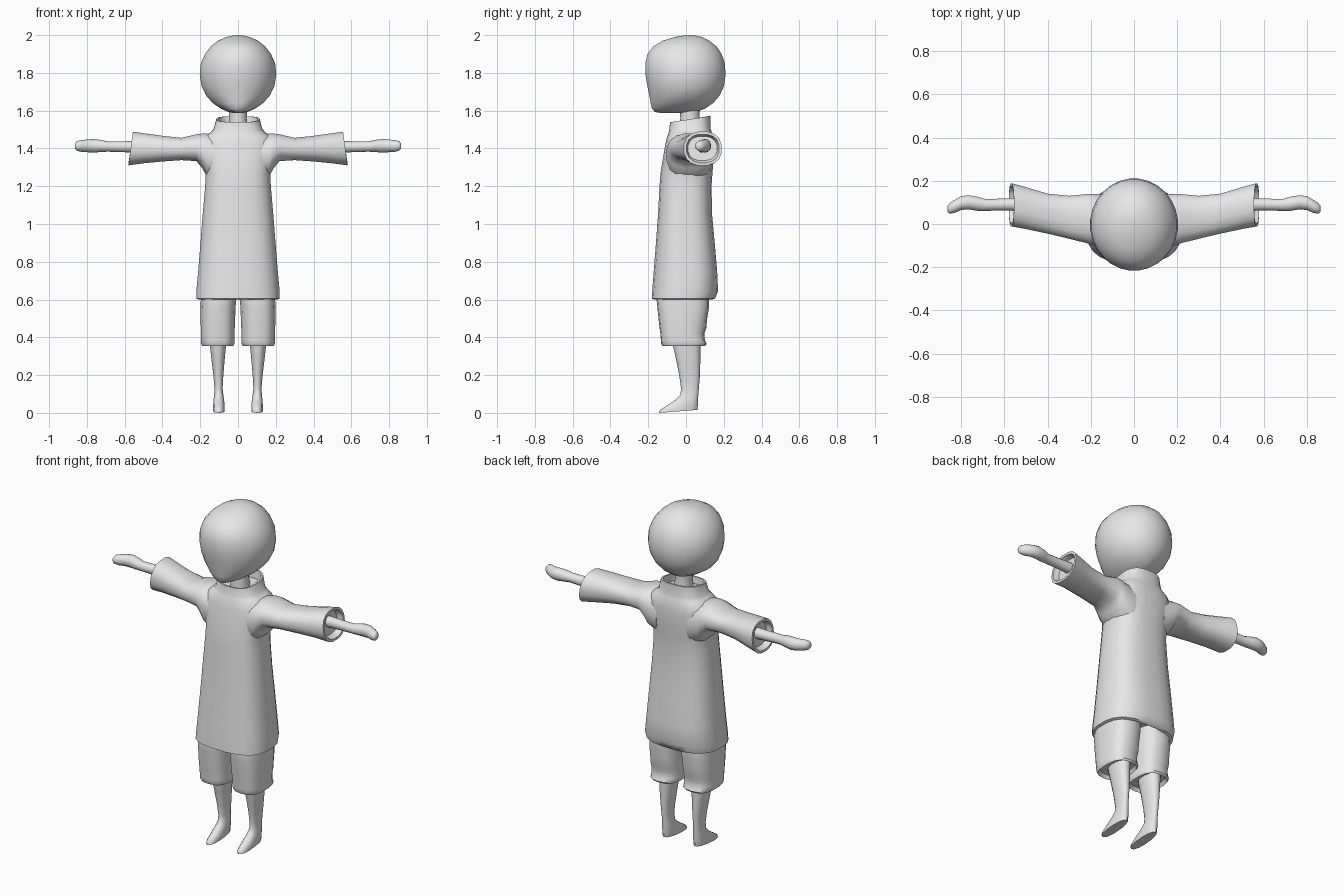
import bpy, bmesh, math

clay = bpy.data.materials.new("light grey")
clay.diffuse_color = (0.8, 0.8, 0.8, 1)


def loft(name, axis, rows, sides=20, power=2.0, mirror=False, angle=50):
    """Skin closed rings. Row: position, a0, a1, b0, b1, optional tilt along b.
    axis 'z': a = x, b = y.  axis 'x': a = y, b = z."""
    bm = bmesh.new()
    rings = []
    for row in rows:
        pos, a0, a1, b0, b1 = row[:5]
        tilt = row[5] if len(row) > 5 else 0
        ring = []
        for i in range(sides):
            t = 2 * math.pi * (i + 0.5) / sides
            c, s = math.cos(t), math.sin(t)
            u = math.copysign(abs(c) ** (2 / power), c)
            v = math.copysign(abs(s) ** (2 / power), s)
            a = (a0 + a1) / 2 + u * (a1 - a0) / 2
            b = (b0 + b1) / 2 + v * (b1 - b0) / 2
            p = pos + tilt * v
            ring.append(bm.verts.new((a, b, p) if axis == 'z' else (p, a, b)))
        rings.append(ring)
    for r, q in zip(rings, rings[1:]):
        for i in range(sides):
            j = (i + 1) % sides
            bm.faces.new((r[i], r[j], q[j], q[i]))
    bm.faces.new(rings[0][::-1])
    bm.faces.new(rings[-1])
    bmesh.ops.recalc_face_normals(bm, faces=bm.faces)
    mesh = bpy.data.meshes.new(name)
    bm.to_mesh(mesh)
    bm.free()
    mesh.materials.append(clay)
    ob = bpy.data.objects.new(name, mesh)
    bpy.context.collection.objects.link(ob)
    if mirror:
        ob.modifiers.new("mirror", 'MIRROR').use_mirror_merge = False
    bpy.ops.object.select_all(action='DESELECT')
    ob.select_set(True)
    bpy.context.view_layer.objects.active = ob
    bpy.ops.object.shade_smooth_by_angle(angle=math.radians(angle))
    return ob


def sym(z, w, y0, y1, tilt=0):
    return (z, -w, w, y0, y1, tilt)


# head: round from the front, fuller face and chin at -y
loft("head", 'z', [
    sym(1.587, 0.02, -0.13, 0.02), sym(1.593, 0.05, -0.165, 0.05),
    sym(1.61, 0.09, -0.181, 0.10), sym(1.64, 0.134, -0.188, 0.145),
    sym(1.68, 0.17, -0.195, 0.18), sym(1.73, 0.194, -0.206, 0.202),
    sym(1.79, 0.204, -0.216, 0.211), sym(1.85, 0.198, -0.217, 0.207),
    sym(1.90, 0.176, -0.205, 0.19), sym(1.94, 0.145, -0.175, 0.163),
    sym(1.97, 0.108, -0.125, 0.125), sym(1.99, 0.062, -0.06, 0.085),
    sym(2.0, 0.015, 0.0, 0.04)], sides=28, angle=70)

# neck
loft("neck", 'z', [sym(1.48, 0.055, -0.04, 0.085), sym(1.56, 0.047, -0.03, 0.07),
                   sym(1.62, 0.05, -0.035, 0.075)], sides=14)

# tunic body with recessed hem and standing collar
loft("tunic", 'z', [
    sym(0.64, 0.19, -0.14, 0.125), sym(0.60, 0.208, -0.168, 0.14),
    sym(0.605, 0.222, -0.182, 0.155), sym(0.645, 0.222, -0.180, 0.171),
    sym(0.75, 0.212, -0.172, 0.166), sym(0.90, 0.20, -0.160, 0.153),
    sym(1.05, 0.188, -0.149, 0.139), sym(1.20, 0.175, -0.141, 0.136),
    sym(1.27, 0.172, -0.136, 0.141), sym(1.34, 0.185, -0.124, 0.147),
    sym(1.42, 0.195, -0.111, 0.148), sym(1.465, 0.178, -0.10, 0.143),
    sym(1.485, 0.145, -0.094, 0.136, 0.003), sym(1.50, 0.13, -0.09, 0.131, 0.006),
    sym(1.555, 0.115, -0.085, 0.131, 0.016), sym(1.555, 0.105, -0.075, 0.121, 0.016),
    sym(1.51, 0.105, -0.07, 0.115, 0.01)], sides=24, power=2.7)

# flared sleeves with hollow cuffs
loft("sleeves", 'x', [
    (0.10, -0.10, 0.14, 1.22, 1.475), (0.165, -0.105, 0.142, 1.25, 1.48),
    (0.19, -0.10, 0.142, 1.295, 1.48), (0.22, -0.09, 0.140, 1.332, 1.476),
    (0.30, -0.07, 0.132, 1.337, 1.457), (0.40, -0.046, 0.142, 1.33, 1.468),
    (0.50, -0.025, 0.172, 1.32, 1.482), (0.568, -0.012, 0.19, 1.309, 1.49, -0.012),
    (0.568, 0.002, 0.176, 1.323, 1.476, -0.012), (0.535, 0.01, 0.165, 1.335, 1.465, -0.01)],
    sides=16, power=2.4, mirror=True)

# forearms and mitten hands
loft("arms_and_hands", 'x', [
    (0.50, 0.058, 0.122, 1.375, 1.44), (0.60, 0.062, 0.118, 1.38, 1.438),
    (0.69, 0.06, 0.117, 1.383, 1.437), (0.725, 0.060, 0.127, 1.381, 1.445),
    (0.765, 0.067, 0.134, 1.378, 1.45), (0.80, 0.064, 0.13, 1.38, 1.447),
    (0.83, 0.051, 0.113, 1.382, 1.444), (0.853, 0.047, 0.098, 1.388, 1.439),
    (0.863, 0.055, 0.085, 1.398, 1.428)], sides=14, mirror=True, angle=70)

# knee-length shorts, creased at the back
loft("shorts", 'z', [
    (0.68, 0.004, 0.195, -0.145, 0.12), (0.60, 0.008, 0.198, -0.156, 0.122),
    (0.56, 0.012, 0.199, -0.152, 0.122), (0.50, 0.014, 0.199, -0.146, 0.112),
    (0.45, 0.016, 0.198, -0.14, 0.108), (0.42, 0.018, 0.197, -0.136, 0.097),
    (0.385, 0.018, 0.196, -0.133, 0.100), (0.365, 0.018, 0.196, -0.131, 0.110),
    (0.355, 0.024, 0.19, -0.125, 0.102), (0.375, 0.035, 0.178, -0.112, 0.09)],
    sides=18, power=2.7, mirror=True)

# lower legs and pointed feet
loft("legs_and_feet", 'z', [
    (0.45, 0.057, 0.154, -0.08, 0.08), (0.36, 0.062, 0.15, -0.07, 0.076),
    (0.28, 0.07, 0.141, -0.052, 0.076), (0.20, 0.077, 0.131, -0.036, 0.074),
    (0.13, 0.081, 0.125, -0.026, 0.068), (0.095, 0.077, 0.127, -0.03, 0.065),
    (0.07, 0.073, 0.13, -0.055, 0.064), (0.045, 0.071, 0.132, -0.098, 0.063, 0.004),
    (0.022, 0.07, 0.133, -0.138, 0.062, 0.007), (0.008, 0.072, 0.131, -0.142, 0.06, 0.008)],
    sides=14, power=2.3, mirror=True)
